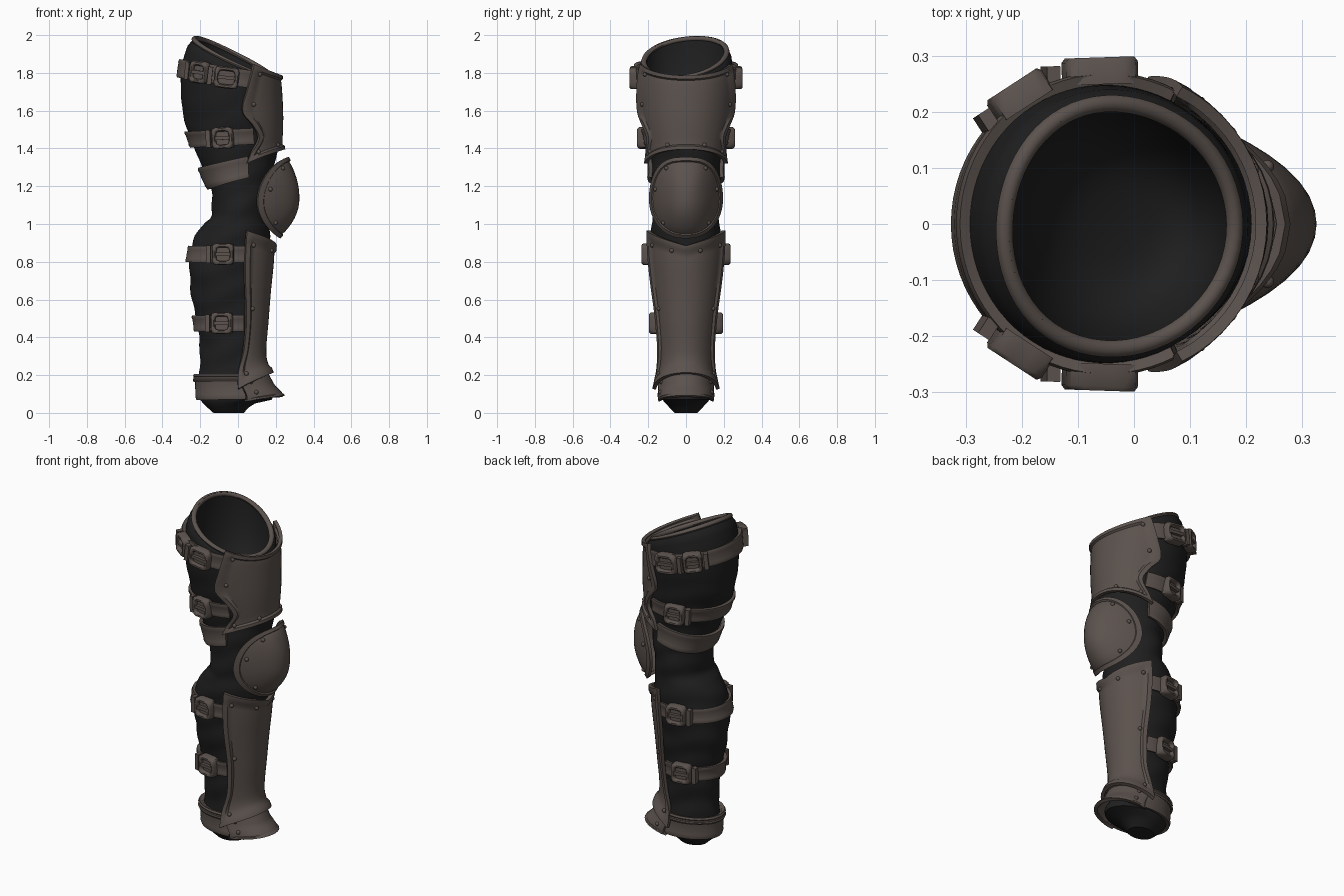
import bpy, bmesh, math
from mathutils import Vector, Matrix

if "Cube" in bpy.data.objects:
    bpy.data.objects.remove(bpy.data.objects["Cube"])

def material(name, col):
    m = bpy.data.materials.new(name)
    m.diffuse_color = (*col, 1)
    m.use_nodes = True
    m.node_tree.nodes["Principled BSDF"].inputs["Base Color"].default_value = m.diffuse_color
    return m

CLOTH = material("black cloth", (0.0135, 0.0135, 0.0138))
LEATHER = material("brown leather", (0.105, 0.084, 0.074))

# leg cross sections: height, back x, front x, half width
LEG = [(0, -.13, .03, .06), (.05, -.185, .09, .108), (.07, -.2, .18, .125), (.15, -.207, .15, .125),
       (.3, -.2, .125, .125), (.5, -.222, .138, .145), (.65, -.25, .15, .165), (.8, -.257, .165, .18),
       (.93, -.228, .17, .185), (.99, -.19, .165, .182), (1.02, -.165, .16, .178), (1.035, -.142, .16, .176),
       (1.1, -.14, .165, .18), (1.19, -.142, .175, .18), (1.22, -.162, .18, .18), (1.35, -.21, .2, .185),
       (1.45, -.25, .21, .205), (1.6, -.293, .213, .23), (1.8, -.303, .198, .248),
       (1.9, -.282, .175, .238), (2.02, -.235, .15, .22)]

def interp(table, t):
    """Smooth interpolation through table rows keyed by their first value."""
    t = min(max(t, table[0][0]), table[-1][0])
    n = len(table)
    i = 0
    while i < n - 2 and t > table[i + 1][0]:
        i += 1
    a, b = table[i], table[i + 1]
    p, q = table[max(i - 1, 0)], table[min(i + 2, n - 1)]
    h = b[0] - a[0]
    s = (t - a[0]) / h
    out = []
    for k in range(1, len(a)):
        m0 = (b[k] - p[k]) / (b[0] - p[0]) * h
        m1 = (q[k] - a[k]) / (q[0] - a[0]) * h
        out.append((2*s**3 - 3*s*s + 1)*a[k] + (s**3 - 2*s*s + s)*m0
                   + (3*s*s - 2*s**3)*b[k] + (s**3 - s*s)*m1)
    return out

def surf(th, z, off=0):
    x0, x1, w = interp(LEG, z)
    return Vector(((x0 + x1)/2 + ((x1 - x0)/2 + off)*math.cos(th), (w + off)*math.sin(th), z))

def finish(name, bm, mat, thick=0, angle=40):
    bmesh.ops.recalc_face_normals(bm, faces=bm.faces)
    me = bpy.data.meshes.new(name)
    bm.to_mesh(me)
    bm.free()
    ob = bpy.data.objects.new(name, me)
    bpy.context.collection.objects.link(ob)
    if thick:
        mod = ob.modifiers.new("thickness", 'SOLIDIFY')
        mod.thickness, mod.offset = thick, 0
        dg = bpy.context.evaluated_depsgraph_get()
        ob.data = bpy.data.meshes.new_from_object(ob.evaluated_get(dg))
        ob.modifiers.clear()
    ob.data.materials.clear()
    ob.data.materials.append(mat)
    bpy.ops.object.select_all(action='DESELECT')
    ob.select_set(True)
    bpy.context.view_layer.objects.active = ob
    bpy.ops.object.shade_smooth_by_angle(angle=math.radians(angle))

def grid(name, us, vs, f, mat, thick=0, closed=False, cap=False, angle=40):
    bm = bmesh.new()
    rows = [[bm.verts.new(f(u, v)) for u in us] for v in vs]
    n = len(us)
    for a, b in zip(rows, rows[1:]):
        for i in range(n if closed else n - 1):
            j = (i + 1) % n
            bm.faces.new((a[i], a[j], b[j], b[i]))
    if cap:
        bm.faces.new(rows[0])
    finish(name, bm, mat, thick, angle)

def span(a, b, n):
    return [a + (b - a)*i/(n - 1) for i in range(n)]

def rim_height(th):
    z = 1.9
    for _ in range(12):
        p = surf(th, z)
        z = .5*z + .5*(1.88 - .45*p.x + .12*p.y)
    return z

# cloth sleeve, curling in at the slanted top, with a rounded pocket inside
RING = [2*math.pi*i/64 for i in range(64)]
TOPS = {th: rim_height(th) for th in RING}

def sleeve(th, r):
    z = r if r < 1.3 else 1.3 + (r - 1.3)*(TOPS[th] - 1.3)/.6
    fade = min(1, max(0, z - .07)/.1, max(0, (1.8 - z)/.3))
    wr = .003*math.sin(42*z + 2*math.sin(2*th)) + .002*math.sin(3*th + 19*z)
    return surf(th, z, wr*fade - .022*max(0, (r - 1.86)/.04))

def pocket(th, s):
    p = surf(th, TOPS[th], -.024)
    mid = Vector((-.04, 0, 1.895))
    q = mid + (p - mid)*math.cos(s*math.pi/2)**.6
    q.z -= .32*math.sin(s*math.pi/2)
    return q
grid("cloth_sleeve", RING, [0, .03, .05] + span(.07, 1.86, 100) + [1.875, 1.89, 1.9], sleeve, CLOTH,
     closed=True, cap=True)
grid("cloth_pocket", RING, span(.995, 0, 16), pocket, CLOTH, closed=True, cap=True)

# rolled leather rim around the opening
def rim(th, a):
    p = surf(th, TOPS[th] - .012, -.021 + .015*math.cos(a))
    p.z += .014*math.sin(a)
    return p
grid("top_rim", RING, span(0, 2*math.pi, 11), rim, LEATHER, closed=True)

# moulded plates with raised borders
PU = [-1, -.92, -.87] + span(-.8, .8, 17) + [.87, .92, 1]
PV = [0, .035, .055] + span(.1, .9, 22) + [.945, .965, 1]

def plate(name, edge, zb, zt, off, lip=.011):
    def f(u, v):
        th = math.radians(interp(edge, v)[0])*u
        border = abs(u) > .9 or v < .04 or v > .96
        return surf(th, zb(u) + v*(zt(u) - zb(u)), off(u, v) + (lip if border else 0))
    grid(name, PU, PV, f, LEATHER, .02)
    return f

shin = plate("shin_plate", [(0, 84), (.12, 79), (.25, 69), (.5, 66), (.75, 69), (1, 72)],
             lambda u: .21 - .085*u*u, lambda u: .885 + .08*abs(u),
             lambda u, v: .015 + .018*max(0, 1 - v/.12))
thigh = plate("thigh_plate", [(0, 78), (.1, 72), (.25, 60), (.38, 66), (.52, 77), (.75, 70), (1, 60)],
              lambda u: 1.395 - .075*u*u, lambda u: 1.785 + .06*u*u,
              lambda u, v: .016 + .008*max(0, 1 - v/.12))
foot = plate("instep_plate", [(0, 74), (1, 76)],
             lambda u: .088 - .025*u*u, lambda u: .215 - .03*u*u,
             lambda u, v: .011 + .04*(1 - v)*max(0, math.cos(1.5*u)), .005)

# knee cap: pointed dome with a rolled edge
def knee(a, r):
    c, s = math.cos(a), math.sin(a)
    wide = math.copysign(abs(c)**(.65 if s > 0 else .85), c)
    edge = .228 + .022*s - .138*wide*wide
    lip = .012 if r > .93 else 0
    x = edge + (.316 - edge)*(1 - r**2.1) + lip
    return Vector((x, .188*wide*r, 1.135 + (.215 if s > 0 else .205)*s*r))
grid("knee_cap", [2*math.pi*i/48 for i in range(48)], [.02, .12, .25, .38, .5, .62, .73, .83, .91, .94, 1],
     knee, LEATHER, .018, closed=True, cap=True)

# straps wrapping round the back: height, slope along x, width, half angle, offset
def strap(name, z0, k, h, half, off=.01, thick=.02):
    def f(u, v):
        th = math.pi + math.radians(half)*u
        z = z0 + k*surf(th, z0).x + (v - .5)*h
        return surf(th, z, off + (.003 if v in (.12, .88) else 0))
    grid(name, span(-1, 1, 49), [0, .12, .2, .5, .8, .88, 1], f, LEATHER, thick)

strap("upper_thigh_strap", 1.775, -.16, .09, 118)
strap("lower_thigh_strap", 1.462, .05, .08, 115)
strap("thigh_hem_band", 1.29, .25, .11, 105, .012)
strap("upper_calf_strap", .84, 0, .08, 110)
strap("lower_calf_strap", .475, 0, .08, 112)
strap("heel_band", .135, 0, .125, 104)
strap("heel_trim", .185, 0, .03, 100, .02)

# buckles: rounded square frame on a backing, with tongue and keeper, set square to the leg
def buckle(name, x, z, k, side, w=.115, h=.115):
    x0, x1, yw = interp(LEG, z)
    cx, rx = (x0 + x1)/2, (x1 - x0)/2
    th = side*math.acos((x - cx)/rx)
    n = Vector((math.cos(th)/rx, math.sin(th)/yw, 0)).normalized()
    t = Vector((n.y, -n.x, 0))*side
    t = Vector((t.x, t.y, k*t.x)).normalized()
    up = n.cross(t)
    m = Matrix((t, up, n)).transposed().to_4x4()
    m.translation = surf(th, z, .012)
    bm = bmesh.new()
    loops = []
    for inset, lift in ((0, -.01), (0, .03), (.006, .038), (.016, .038), (.022, .03), (.022, .016)):
        ring = []
        for i in range(24):
            c, s = math.cos(math.tau*i/24), math.sin(math.tau*i/24)
            q = (abs(c)**6 + abs(s)**6)**(-1/6)
            ring.append(bm.verts.new(m @ Vector(((w/2 - inset)*c*q, (h/2 - inset)*s*q, lift))))
        loops.append(ring)
    for a, b in zip(loops, loops[1:]):
        for i in range(24):
            bm.faces.new((a[i], a[(i + 1) % 24], b[(i + 1) % 24], b[i]))
    bm.faces.new(loops[-1])
    bm.faces.new(loops[0])
    for size, loc in (((w*.75, .018, .02), (0, 0, .024)), ((.024, h*.82, .034), (-w*.68, 0, .008))):
        bmesh.ops.create_cube(bm, size=1, matrix=m @ Matrix.Translation(loc) @ Matrix.Diagonal((*size, 1)))
    finish(name, bm, LEATHER, 0, 50)

for side, tag in ((-1, "near"), (1, "far")):
    buckle(f"upper_thigh_buckle_{tag}", -.06, 1.775, -.12, side, .13)
    buckle(f"upper_thigh_rear_buckle_{tag}", -.19, 1.803, -.14, side, .11)
    buckle(f"lower_thigh_buckle_{tag}", -.075, 1.455, .05, side)
    buckle(f"upper_calf_buckle_{tag}", -.075, .84, 0, side)
    buckle(f"lower_calf_buckle_{tag}", -.08, .475, 0, side)

# rivets on the plates
spots = []
for s in (-1, 1):
    spots += [shin(s*.83, v) for v in (.07, .5, .92)] + [shin(s*.3, .93)]
    spots += [thigh(s*.83, v) for v in (.08, .6, .93)] + [thigh(s*.35, .08)]
    spots += [foot(s*.8, .3), foot(s*.8, .75)]
    spots += [knee(math.pi/2 + s*a, .85) for a in (.5, 1.3, 2.4)]
bm = bmesh.new()
for p in spots:
    out = Vector((p.x + .03, p.y, 0)).normalized()*.009
    bmesh.ops.create_uvsphere(bm, u_segments=10, v_segments=6, radius=.012, matrix=Matrix.Translation(p + out))
finish("rivets", bm, LEATHER)
